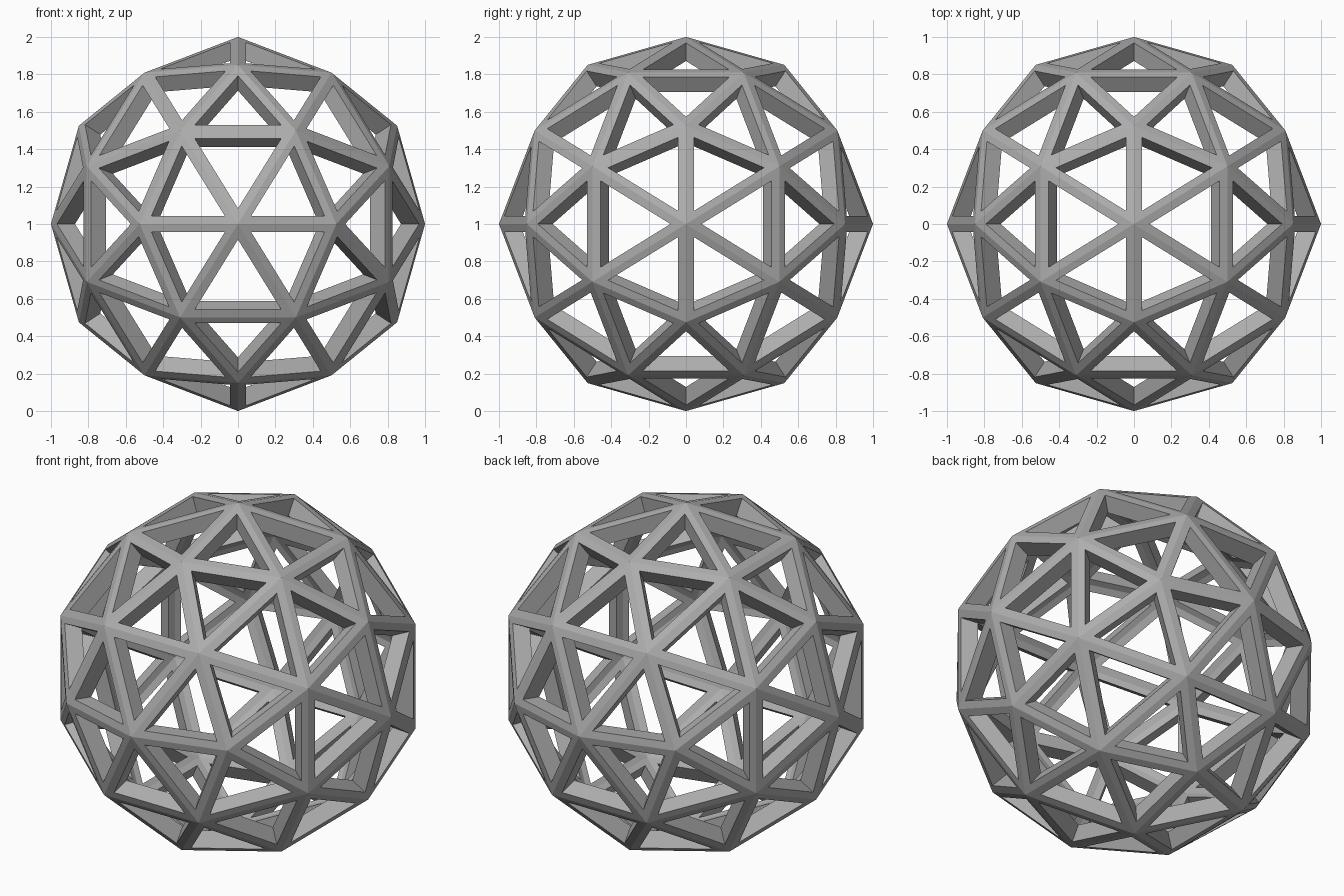
import bpy
import bmesh
from mathutils import Vector

RADIUS = 1.0
INSET = 0.25         # how far each opening shrinks towards its face centre
INNER_SCALE = 0.9    # inner shell relative to the outer shell

cube = bpy.data.objects.get("Cube")
if cube:
    bpy.data.objects.remove(cube, do_unlink=True)

grey = bpy.data.materials.new("mid_grey")
grey.use_nodes = True
colour = (0.42, 0.42, 0.42, 1)
grey.diffuse_color = colour
grey.node_tree.nodes["Principled BSDF"].inputs["Base Color"].default_value = colour


def icosahedron_corners():
    """Corners of three golden rectangles lying on the axis planes."""
    golden = (1 + 5 ** 0.5) / 2
    corners = []
    for a in (-1, 1):
        for b in (-golden, golden):
            corners += [Vector(p).normalized() for p in ((a, b, 0), (0, a, b), (b, 0, a))]
    return corners


# Geodesic sphere: icosahedron corners plus the pushed-out edge midpoints
points = icosahedron_corners()
edge_length = min((p - points[0]).length for p in points[1:])
points += [(p + q).normalized() for i, p in enumerate(points) for q in points[:i]
           if (p - q).length < edge_length * 1.1]

shell = bmesh.new()
for p in points:
    shell.verts.new(p * RADIUS)
bmesh.ops.convex_hull(shell, input=shell.verts)
bmesh.ops.recalc_face_normals(shell, faces=shell.faces)
shell.verts.index_update()

# Lattice: each triangle becomes an open frame with outer, inner and side walls
lattice = bmesh.new()
outer = [lattice.verts.new(v.co) for v in shell.verts]
inner = [lattice.verts.new(v.co * INNER_SCALE) for v in shell.verts]
for face in shell.faces:
    centre = face.calc_center_median()
    ids = [v.index for v in face.verts]
    hole = [v.co.lerp(centre, INSET) for v in face.verts]
    hole_out = [lattice.verts.new(p) for p in hole]
    hole_in = [lattice.verts.new(p * INNER_SCALE) for p in hole]
    for i in range(3):
        j = (i + 1) % 3
        a, b = ids[i], ids[j]
        lattice.faces.new((outer[a], outer[b], hole_out[j], hole_out[i]))
        lattice.faces.new((inner[b], inner[a], hole_in[i], hole_in[j]))
        lattice.faces.new((hole_out[i], hole_out[j], hole_in[j], hole_in[i]))
shell.free()

mesh = bpy.data.meshes.new("geodesic_lattice")
lattice.to_mesh(mesh)
lattice.free()
mesh.materials.append(grey)
ball = bpy.data.objects.new("geodesic_lattice", mesh)
ball.location.z = RADIUS
bpy.context.collection.objects.link(ball)
